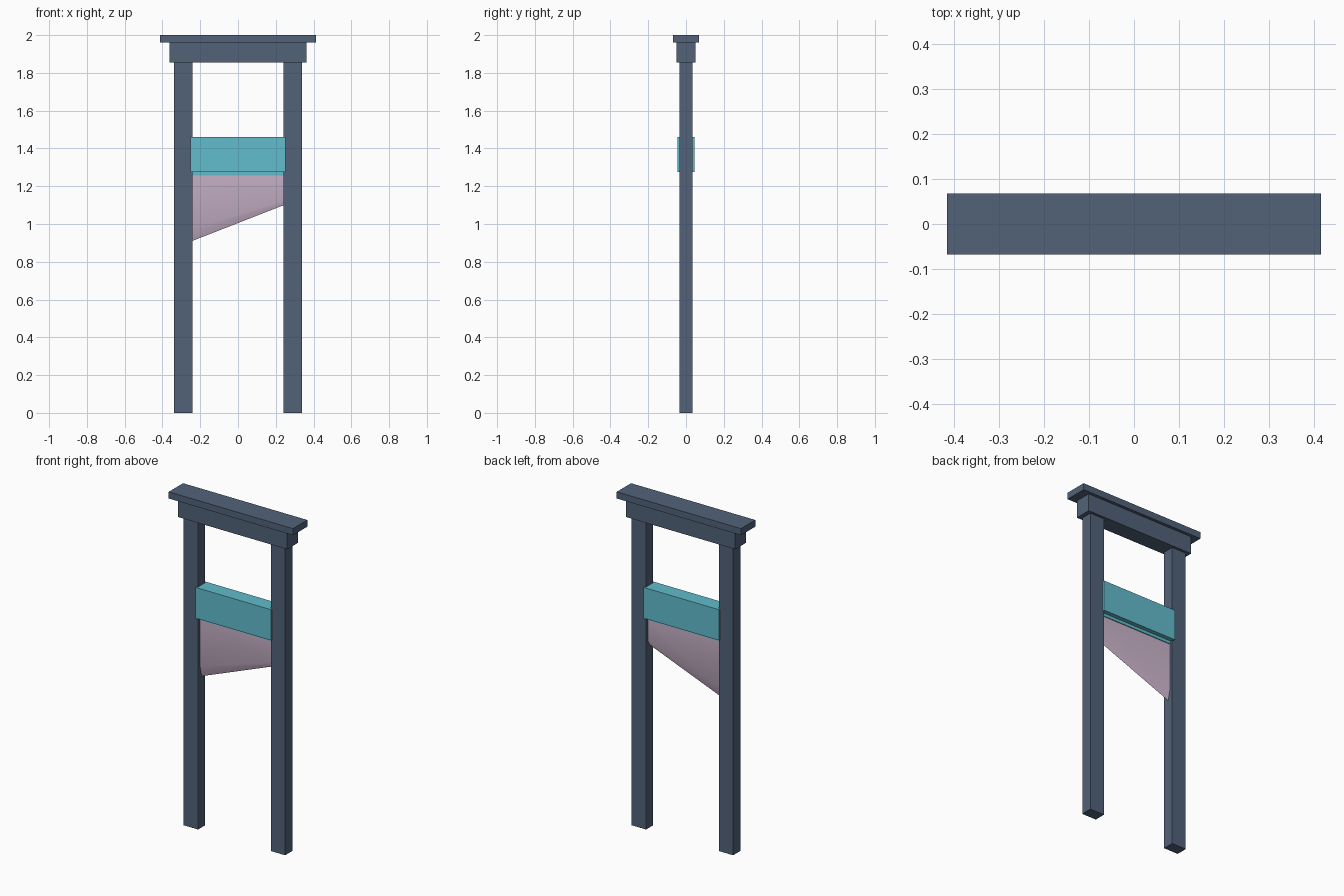
import bpy, bmesh, math

if "Cube" in bpy.data.objects:
    bpy.data.objects.remove(bpy.data.objects["Cube"])


def material(name, rgb):
    m = bpy.data.materials.new(name)
    m.diffuse_color = (*rgb, 1.0)
    m.use_nodes = True
    m.node_tree.nodes["Principled BSDF"].inputs["Base Color"].default_value = m.diffuse_color
    return m


SLATE = material("slate", (0.082, 0.123, 0.190))
TEAL = material("teal", (0.122, 0.505, 0.605))
STEEL = material("pale mauve steel", (0.585, 0.450, 0.585))


def finish(name, bm, mat):
    bmesh.ops.recalc_face_normals(bm, faces=bm.faces)
    mesh = bpy.data.meshes.new(name)
    bm.to_mesh(mesh)
    bm.free()
    mesh.materials.append(mat)
    obj = bpy.data.objects.new(name, mesh)
    bpy.context.collection.objects.link(obj)
    return obj


def box(name, x0, x1, half_depth, z0, z1, mat):
    bm = bmesh.new()
    bmesh.ops.create_cube(bm, size=1)
    for v in bm.verts:
        v.co.x = x0 if v.co.x < 0 else x1
        v.co.y *= 2 * half_depth
        v.co.z = z0 if v.co.z < 0 else z1
    return finish(name, bm, mat)


# Uprights
box("left_post", -0.338, -0.242, 0.034, 0, 1.855, SLATE)
box("right_post", 0.242, 0.338, 0.034, 0, 1.855, SLATE)

# Crossbeam and cap
box("crossbeam", -0.363, 0.363, 0.05, 1.855, 1.96, SLATE)
box("top_cap", -0.414, 0.414, 0.068, 1.96, 2.0, SLATE)

# Sliding weight and the clamp strip under it
box("blade_weight", -0.251, 0.251, 0.046, 1.275, 1.46, TEAL)
box("blade_clamp", -0.243, 0.243, 0.02, 1.257, 1.275, TEAL)

# Slanted blade: a pointed cross-section bridged between two ends
TOP, THICK = 1.257, 0.015
bm = bmesh.new()
ends = []
for x, bottom in ((-0.243, 0.91), (0.243, 1.10)):
    shoulder = bottom + 0.18 * (TOP - bottom)
    profile = [(-THICK, TOP), (-THICK, shoulder), (0, bottom),
               (THICK, shoulder), (THICK, TOP)]
    ends.append([bm.verts.new((x, y, z)) for y, z in profile])
    bm.faces.new(ends[-1])
a, b = ends
for i in range(5):
    j = (i + 1) % 5
    bm.faces.new((a[i], a[j], b[j], b[i]))
blade = finish("blade", bm, STEEL)
bpy.context.view_layer.objects.active = blade
blade.select_set(True)
bpy.ops.object.shade_smooth_by_angle(angle=math.radians(30))
